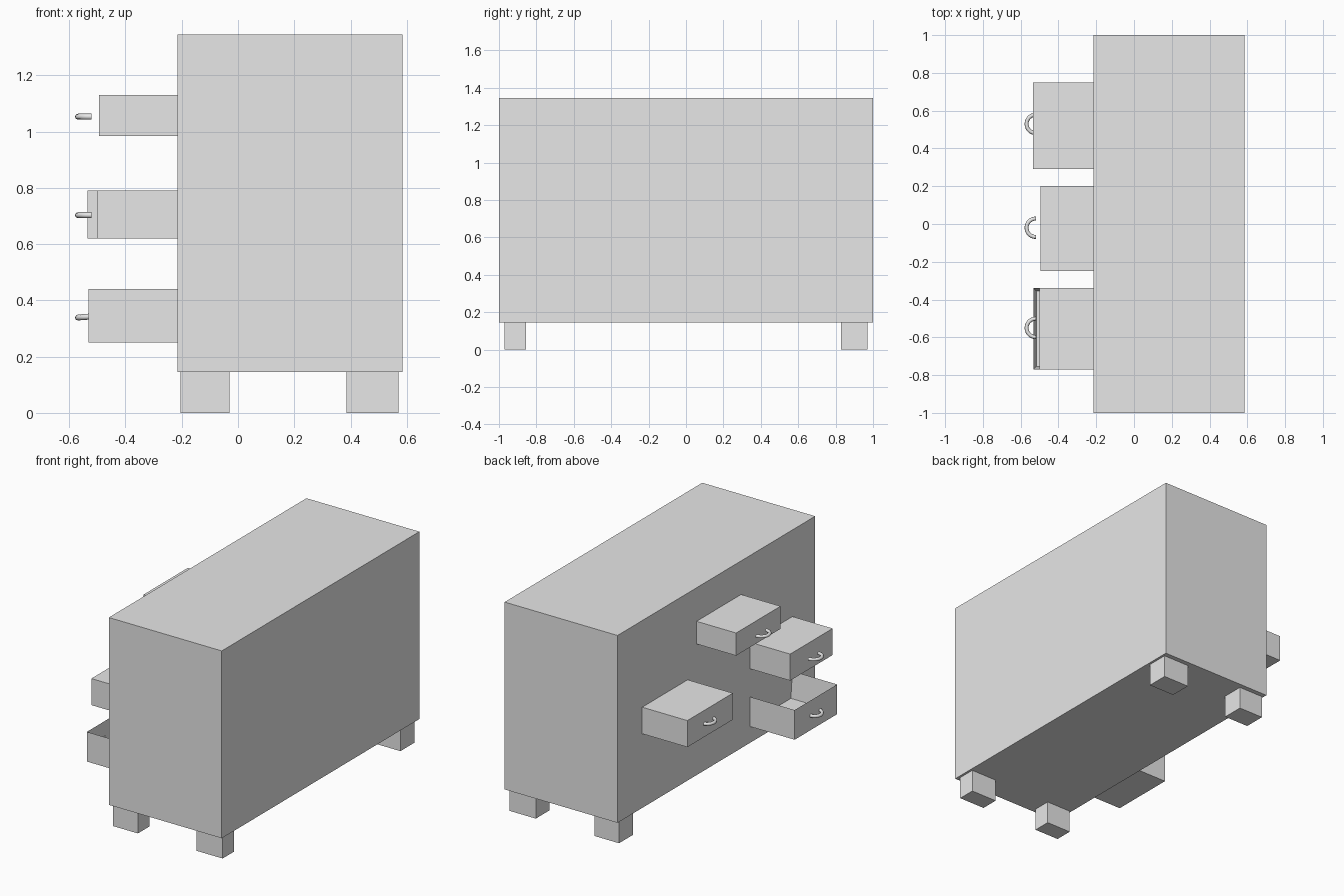
import bpy, bmesh, math
from mathutils import Vector

if "Cube" in bpy.data.objects:
    bpy.data.objects.remove(bpy.data.objects["Cube"])

grey = bpy.data.materials.new("plain grey")
grey.diffuse_color = (0.8, 0.8, 0.8, 1)
grey.use_nodes = True
grey.node_tree.nodes["Principled BSDF"].inputs["Base Color"].default_value = grey.diffuse_color


def finish(bm, name):
    bmesh.ops.recalc_face_normals(bm, faces=bm.faces)
    mesh = bpy.data.meshes.new(name)
    bm.to_mesh(mesh)
    bm.free()
    mesh.materials.append(grey)
    obj = bpy.data.objects.new(name, mesh)
    bpy.context.collection.objects.link(obj)
    return obj


def box_mesh(x, y, z):
    bm = bmesh.new()
    bmesh.ops.create_cube(bm, size=1)
    for v in bm.verts:
        v.co = [(r[0] + r[1]) / 2 + c * (r[1] - r[0]) for r, c in zip((x, y, z), v.co)]
    return bm


def box(name, x, y, z):
    return finish(box_mesh(x, y, z), name)


def open_drawer(name, x, y, z, wall):
    # inset the top face, then push it down to form the tray
    bm = box_mesh(x, y, z)
    top = max(bm.faces, key=lambda f: f.calc_center_median().z)
    bmesh.ops.inset_region(bm, faces=[top], thickness=wall)
    for v in top.verts:
        v.co.z = z[0] + wall
    return finish(bm, name)


def handle(name, y, z, tilt=0.0, radius=0.049, thick=0.0105, segs=12, sides=8):
    # half-ring pull, swept from a round section
    bm = bmesh.new()
    rings = []
    for i in range(segs + 1):
        a = math.pi * i / segs - math.pi / 2
        ring = []
        for j in range(sides):
            b = 2 * math.pi * j / sides
            r = radius + thick * math.cos(b)
            out = r * math.cos(a)
            ring.append(bm.verts.new(Vector((-0.52 - out, y + r * math.sin(a),
                                             z + thick * math.sin(b) + tilt * out))))
        rings.append(ring)
    for p, q in zip(rings, rings[1:]):
        for j in range(sides):
            k = (j + 1) % sides
            bm.faces.new((p[j], p[k], q[k], q[j]))
    bm.faces.new(rings[0])
    bm.faces.new(rings[-1])
    obj = finish(bm, name)
    for p in obj.data.polygons:
        p.use_smooth = len(p.vertices) == 4


# cabinet body
box("cabinet", (-0.215, 0.585), (-1, 1), (0.145, 1.345))

# block legs
for side, x in (("left", (-0.205, -0.03)), ("right", (0.385, 0.57))):
    for end, y in (("front", (-0.97, -0.855)), ("back", (0.83, 0.97))):
        box(f"{side}_{end}_leg", x, y, (0, 0.15))

# pulled-out drawers
box("top_drawer", (-0.495, -0.2), (-0.25, 0.2), (0.985, 1.13))
box("back_drawer", (-0.535, -0.2), (0.29, 0.75), (0.62, 0.79))
box("front_drawer", (-0.5, -0.2), (-0.77, -0.34), (0.62, 0.79))
open_drawer("open_drawer", (-0.532, -0.195), (-0.77, -0.34), (0.25, 0.44), 0.022)

# drawer pulls
handle("top_handle", -0.02, 1.053)
handle("back_handle", 0.53, 0.703)
handle("front_handle", -0.55, 0.703)
handle("open_drawer_handle", -0.55, 0.343, tilt=-0.08)
